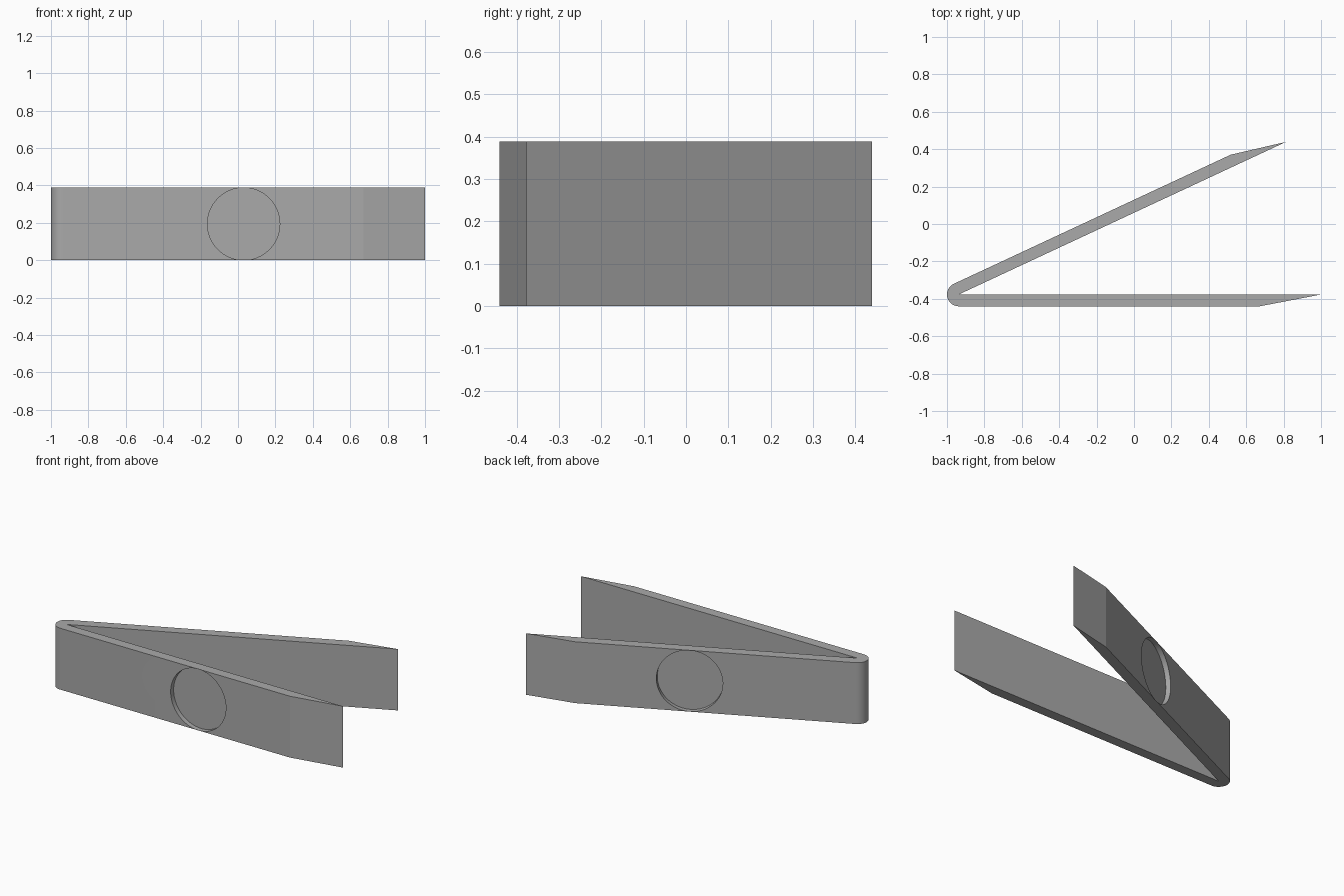
import bpy, bmesh
from math import radians, pi
from mathutils import Vector, Matrix

cube = bpy.data.objects.get("Cube")
if cube:
    bpy.data.objects.remove(cube, do_unlink=True)

HEIGHT, THICK, OPENING = 0.388, 0.063, radians(25)
HINGE = Vector((-0.937, -0.377, 0))
RECESS_AT, RECESS_RADIUS, RECESS_DEPTH = 0.967, 0.1935, 0.03

grey = bpy.data.materials.new("grey plastic")
grey.use_nodes = True
grey.diffuse_color = (0.4, 0.4, 0.4, 1)
grey.node_tree.nodes["Principled BSDF"].inputs["Base Color"].default_value = (0.4, 0.4, 0.4, 1)


def at(angle, along, out):
    """Point along an arm leaving the hinge, offset sideways."""
    return HINGE + Matrix.Rotation(angle, 3, 'Z') @ Vector((along, out, 0))


def add_object(name, bm):
    bmesh.ops.recalc_face_normals(bm, faces=bm.faces)
    mesh = bpy.data.meshes.new(name)
    bm.to_mesh(mesh)
    bm.free()
    mesh.materials.append(grey)
    obj = bpy.data.objects.new(name, mesh)
    bpy.context.collection.objects.link(obj)
    return obj


# Bent strip: front arm, rounded hinge, back arm, both with tapered tips
steps = 24
start, end = 1.5 * pi, 0.5 * pi + OPENING
outline = [HINGE, at(0, 1.937, 0), at(0, 1.609, -THICK)]
for i in range(steps + 1):
    a = start + (end - start) * i / steps
    outline.append(at(a, THICK, 0))
outline += [at(OPENING, 1.633, THICK), at(OPENING, 1.931, 0)]

bm = bmesh.new()
base = bm.faces.new([bm.verts.new(p) for p in outline])
top = bmesh.ops.extrude_face_region(bm, geom=[base])["geom"]
bmesh.ops.translate(bm, vec=(0, 0, HEIGHT),
                    verts=[v for v in top if isinstance(v, bmesh.types.BMVert)])
clip = add_object("folded_clip", bm)

# Round shallow recess on the outer face of each arm
for name, angle, side in (("front", 0, -1), ("back", OPENING, 1)):
    bm = bmesh.new()
    centre = at(angle, RECESS_AT, side * THICK) + Vector((0, 0, HEIGHT / 2))
    place = (Matrix.Translation(centre) @ Matrix.Rotation(angle, 4, 'Z')
             @ Matrix.Rotation(pi / 2, 4, 'X'))
    bmesh.ops.create_cone(bm, cap_ends=True, segments=64, radius1=RECESS_RADIUS,
                          radius2=RECESS_RADIUS, depth=2 * RECESS_DEPTH, matrix=place)
    cutter = add_object(name + "_recess_cutter", bm)
    cutter.hide_render = True
    cut = clip.modifiers.new(name + " recess", 'BOOLEAN')
    cut.operation, cut.solver, cut.object = 'DIFFERENCE', 'EXACT', cutter
    bpy.context.view_layer.objects.active = clip
    bpy.ops.object.modifier_apply(modifier=cut.name)
    bpy.data.objects.remove(cutter, do_unlink=True)

# Smooth hinge and recess walls, sharp edges elsewhere
bpy.ops.object.select_all(action='DESELECT')
clip.select_set(True)
bpy.context.view_layer.objects.active = clip
bpy.ops.object.shade_smooth_by_angle(angle=radians(10))
